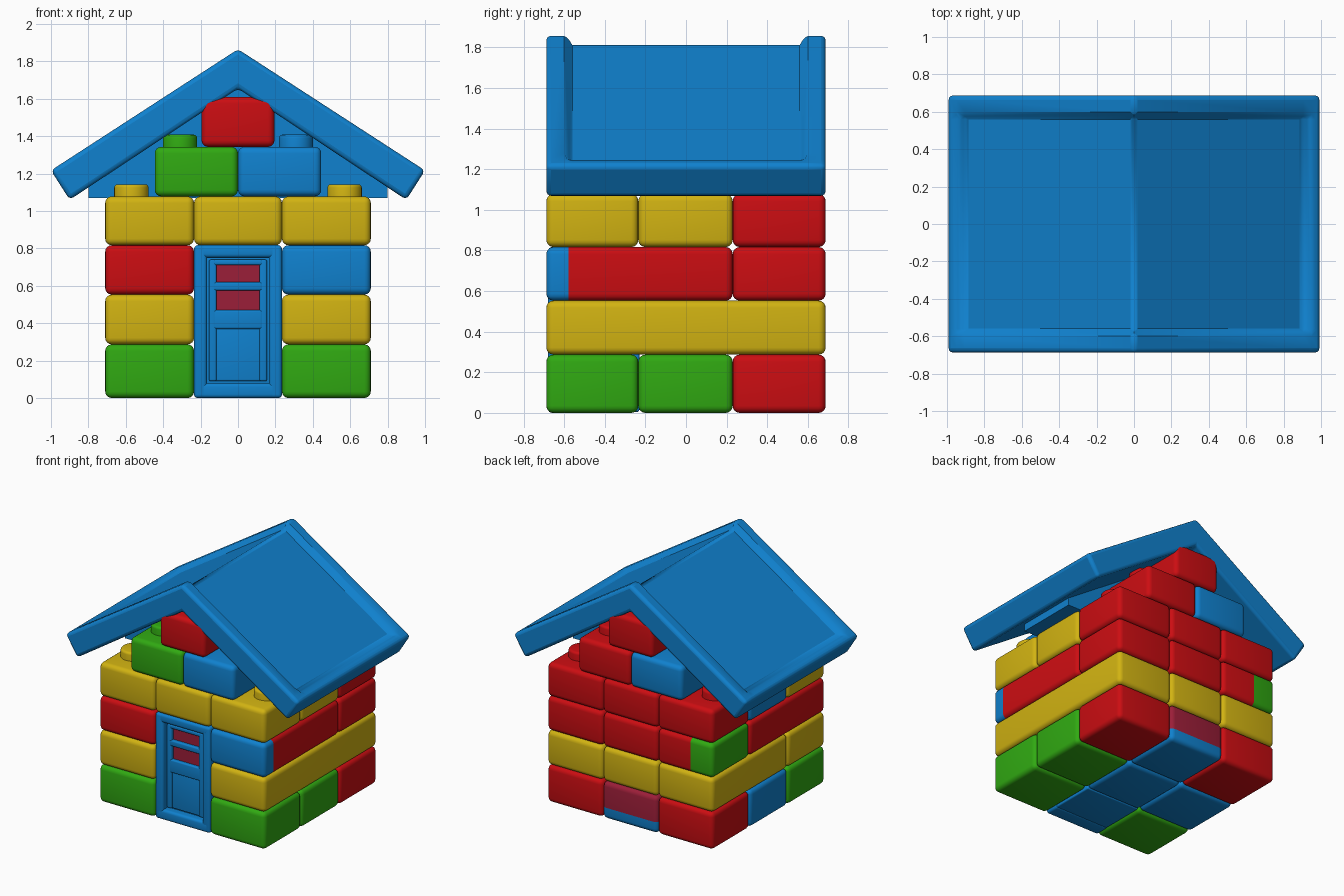
import bpy, bmesh, math
from mathutils import Vector

if "Cube" in bpy.data.objects:
    bpy.data.objects.remove(bpy.data.objects["Cube"])

COLOURS = {
    "R": ("red", (0.60, 0.004, 0.006)), "Y": ("yellow", (0.64, 0.45, 0.006)),
    "G": ("green", (0.03, 0.40, 0.006)), "B": ("blue", (0.005, 0.22, 0.62)),
    "M": ("maroon", (0.33, 0.013, 0.04)),
}
MATS = {}
for key, (name, rgb) in COLOURS.items():
    MATS[key] = bpy.data.materials.new(name)
    MATS[key].diffuse_color = (*rgb, 1)


def finish(name, bm, *cols):
    bmesh.ops.recalc_face_normals(bm, faces=bm.faces)
    me = bpy.data.meshes.new(name)
    bm.to_mesh(me)
    bm.free()
    for c in cols:
        me.materials.append(MATS[c])
    me.shade_smooth()
    me.set_sharp_from_angle(angle=math.radians(40))
    ob = bpy.data.objects.new(name, me)
    bpy.context.collection.objects.link(ob)
    return ob


def box(name, x, y, z, col, bevel=0.035, split=None):
    """Rounded box; split = (point, normal, colour) recolours the side the normal points to."""
    bm = bmesh.new()
    bmesh.ops.create_cube(bm, size=1)
    for v in bm.verts:
        v.co = [lo + (c + 0.5) * (hi - lo) for c, (lo, hi) in zip(v.co, (x, y, z))]
    if bevel:
        bmesh.ops.bevel(bm, geom=bm.edges[:], offset=bevel, segments=4, profile=0.5,
                        affect='EDGES', clamp_overlap=True)
    cols = [col]
    if split:
        p, n, c2 = Vector(split[0]), Vector(split[1]), split[2]
        bmesh.ops.bisect_plane(bm, geom=bm.verts[:] + bm.edges[:] + bm.faces[:],
                               plane_co=p, plane_no=n)
        for f in bm.faces:
            f.material_index = int((f.calc_center_median() - p).dot(n) > 0)
        cols.append(c2)
    return finish(name, bm, *cols)


def stud(x, y, z, col):
    bm = bmesh.new()
    bmesh.ops.create_cone(bm, cap_ends=True, segments=32, radius1=0.092, radius2=0.092, depth=0.1)
    top = [e for e in bm.edges if all(v.co.z > 0 for v in e.verts)]
    bmesh.ops.bevel(bm, geom=top, offset=0.018, segments=3, profile=0.5, affect='EDGES')
    bmesh.ops.translate(bm, verts=bm.verts, vec=(x, y, z + 0.015))
    finish("stud", bm, col)


# Wall bricks: per row, strings run front to back; '.' extends the brick in front, '-' is the door
XS = [-0.71, -0.235, 0.235, 0.71]
YS = [-0.688, -0.235, 0.23, 0.688]
ZS = [0.0, 0.287, 0.553, 0.817, 1.078, 1.343, 1.61]
ROWS = [("G-G", "BBG", "RMR"), ("Y-Y", "YB.", ".Y."),
        ("R-R", ".B.", "RRR"), ("YYY", "BBY", "RRR")]
SPLITS = {(0, 1, 2): ((0, 0, 0.09), (0, 0, -1), "B"),
          (2, 2, 0): ((0, -0.58, 0), (0, -1, 0), "B"),
          (2, 0, 2): ((-0.52, 0, 0), (-1, 0, 0), "G")}
for r, row in enumerate(ROWS):
    for i in range(3):
        for j in range(3):
            c = row[j][i]
            if c in ".-":
                continue
            k = j + 1
            while k < 3 and row[k][i] == ".":
                k += 1
            box("wall_brick", XS[i:i + 2], (YS[j], YS[k]), ZS[r:r + 2], c,
                split=SPLITS.get((r, i, j)))

# Studs on the top course
for i, x in ((0, -0.57), (2, 0.57)):
    for j, y in enumerate((-0.46, 0, 0.46)):
        stud(x, y, ZS[4], ROWS[3][j][i])

# Gable bricks at front and back
for y, left, right in ((YS[0:2], "G", "B"), (YS[2:4], "B", "R")):
    box("gable_brick", (-0.445, 0), y, ZS[4:6], left)
    box("gable_brick", (0, 0.445), y, ZS[4:6], right)
    box("gable_top_brick", (-0.195, 0.195), y, ZS[5:7], "R")
    for x, c in ((-0.31, left), (0.31, right)):
        stud(x, sum(y) / 2, ZS[5], c)


# Roof: gabled profile lofted along y, with the outer panels sunk between raised rims
def roof_profile(d):
    def outer(x):
        return 1.865 - 0.648 * x
    half = [(0.90, 1.06), (1.0, outer(1.0)), (0.95, outer(0.95)), (0.905, outer(0.905) - d)]
    return ([(0, 1.655)] + half + [(0, 1.865 - d)] + [(-x, z) for x, z in reversed(half)])


bm = bmesh.new()
rings = []
for y, d in ((-0.688, 0), (-0.6, 0), (-0.56, 0.045), (0.56, 0.045), (0.6, 0), (0.688, 0)):
    rings.append([bm.verts.new((x, y, z)) for x, z in roof_profile(d)])
n = len(rings[0])
for a, b in zip(rings, rings[1:]):
    for i in range(n):
        bm.faces.new((a[i], a[(i + 1) % n], b[(i + 1) % n], b[i]))
# end caps as quads, one pair per slope
for ring in (rings[0], rings[-1]):
    bm.faces.new([ring[i] for i in (0, 1, 2, 3, 4, 5)])
    bm.faces.new([ring[i] for i in (0, 5, 6, 7, 8, 9)])
roof = finish("roof", bm, "B")
mod = roof.modifiers.new("rounded_edges", 'BEVEL')
mod.width, mod.segments = 0.028, 3
mod.limit_method, mod.angle_limit = 'ANGLE', math.radians(52)

# Blue filling under the middle of the roof
bm = bmesh.new()
tri = [(-0.8, 1.07), (0.8, 1.07), (0.8, 1.13), (0, 1.67), (-0.8, 1.13)]
face = bm.faces.new([bm.verts.new((x, -0.24, z)) for x, z in tri])
ext = bmesh.ops.extrude_face_region(bm, geom=[face])["geom"]
bmesh.ops.translate(bm, vec=(0, 0.48, 0), verts=[v for v in ext if isinstance(v, bmesh.types.BMVert)])
finish("roof_support", bm, "B")

# Door frame
F = (-0.68, -0.56)
box("door_core", (-0.23, 0.23), (-0.62, -0.23), (0.005, 0.815), "B", 0.01)
for s in (-1, 1):
    box("door_jamb", sorted((s * 0.165, s * 0.235)), F, (0.0, 0.817), "B", 0.02)
    box("door_stile", sorted((s * 0.115, s * 0.155)), (-0.65, -0.6), (0.09, 0.74), "B", 0.01)
box("door_lintel", (-0.225, 0.225), F, (0.75, 0.817), "B", 0.02)
box("door_sill", (-0.225, 0.225), F, (0.0, 0.08), "B", 0.02)

# Door rails, lower panel and window panes
for z in ((0.71, 0.74), (0.575, 0.62), (0.37, 0.47)):
    box("door_rail", (-0.13, 0.13), (-0.652, -0.6), z, "B", 0.01)
box("door_panel", (-0.125, 0.125), (-0.638, -0.6), (0.09, 0.38), "B", 0.01)
for z in ((0.465, 0.58), (0.615, 0.715)):
    box("door_window", (-0.118, 0.118), (-0.626, -0.619), z, "M", 0)

for m in bpy.data.materials:
    if m.users and not m.is_grease_pencil:
        m.use_nodes = True
        m.node_tree.nodes["Principled BSDF"].inputs["Base Color"].default_value = m.diffuse_color
